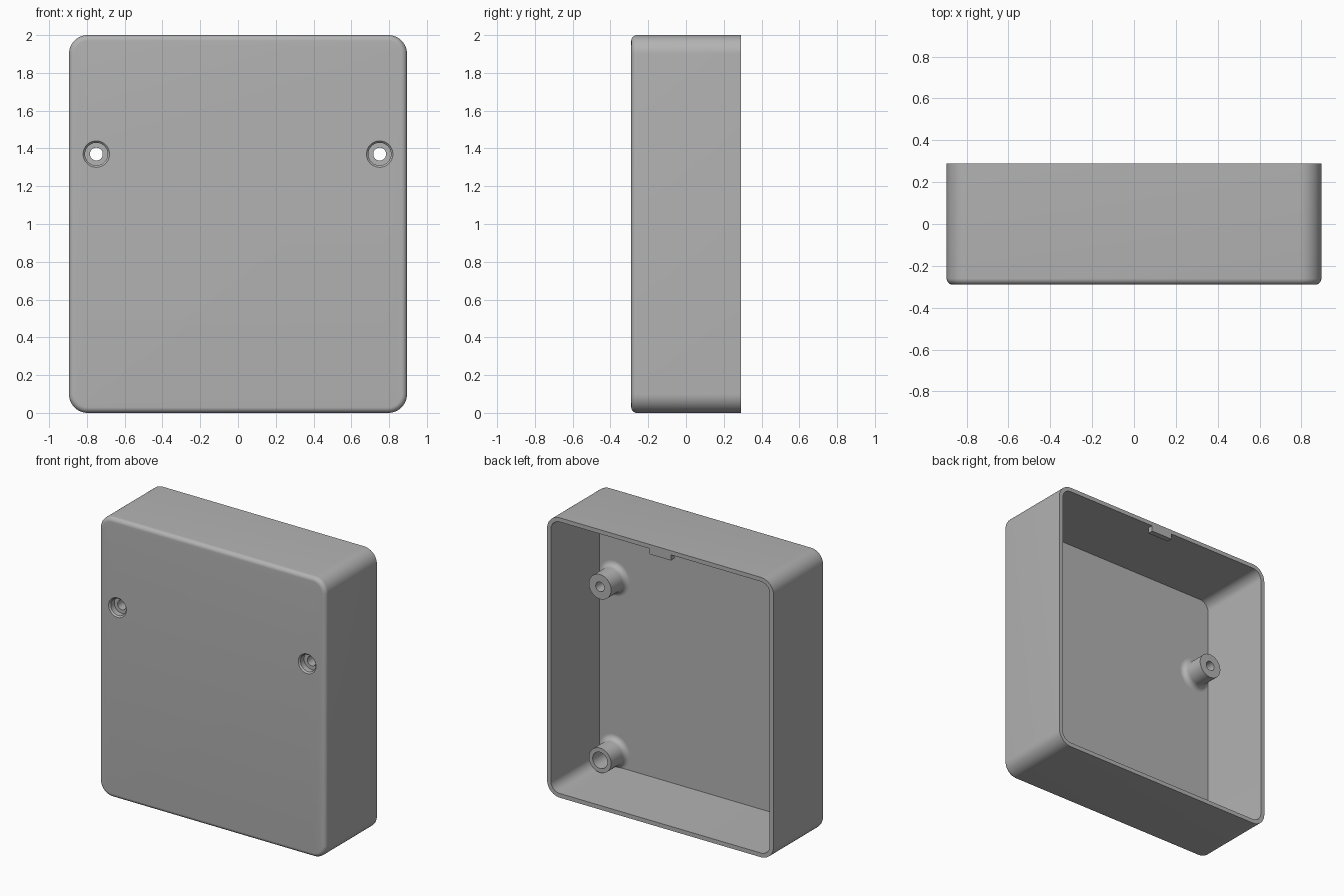
import bpy
import bmesh
from math import sin, cos, pi

cube = bpy.data.objects.get("Cube")
if cube:
    bpy.data.objects.remove(cube, do_unlink=True)

# Overall sizes
HALF_W, HEIGHT, HALF_D = 0.895, 2.0, 0.29
CORNER, EDGE, WALL = 0.10, 0.03, 0.03
FLOOR = -HALF_D + WALL
BOSS_X, SCREW_Z, PILOT_Z, BOSS_END = 0.75, 1.37, 0.13, -0.10
SEGMENTS = 48

grey = bpy.data.materials.new("matte_grey")
grey.use_nodes = True
GREY = (0.45, 0.45, 0.45, 1.0)
grey.diffuse_color = GREY
grey.node_tree.nodes["Principled BSDF"].inputs["Base Color"].default_value = GREY


def make_object(name, bm):
    mesh = bpy.data.meshes.new(name)
    bm.to_mesh(mesh)
    bm.free()
    mesh.materials.append(grey)
    obj = bpy.data.objects.new(name, mesh)
    bpy.context.collection.objects.link(obj)
    return obj


def activate(obj):
    bpy.ops.object.select_all(action='DESELECT')
    obj.select_set(True)
    bpy.context.view_layer.objects.active = obj


def smooth(obj):
    activate(obj)
    bpy.ops.object.shade_smooth_by_angle(angle=pi / 6)


def rounded_loop(bm, inset, y, steps=12):
    """Ring of vertices around a rounded rectangle in the XZ plane."""
    r = CORNER - inset
    cx, cz = HALF_W - CORNER, HEIGHT / 2 - CORNER
    ring = []
    for k, (sx, sz) in enumerate([(1, 1), (-1, 1), (-1, -1), (1, -1)]):
        for s in range(steps + 1):
            a = (k + s / steps) * pi / 2
            ring.append(bm.verts.new((sx * cx + r * cos(a), y,
                                      HEIGHT / 2 + sz * cz + r * sin(a))))
    return ring


def bridge(bm, a, b):
    n = len(a)
    for j in range(n):
        k = (j + 1) % n
        bm.faces.new((a[j], a[k], b[k], b[j]))


def lathe(name, profile, x, z):
    """Revolve (radius, y) points about an axis parallel to Y."""
    bm = bmesh.new()
    rings = []
    for r, y in profile:
        rings.append([bm.verts.new((x + r * cos(2 * pi * j / SEGMENTS), y,
                                    z + r * sin(2 * pi * j / SEGMENTS)))
                      for j in range(SEGMENTS)])
    for a, b in zip(rings, rings[1:]):
        bridge(bm, a, b)
    bmesh.ops.remove_doubles(bm, verts=bm.verts, dist=1e-5)
    return make_object(name, bm)


# Open-backed box with rounded corners and a rounded front edge
bm = bmesh.new()
sections = []
for i in range(9):
    t = i / 8 * pi / 2
    sections.append((EDGE * (1 - sin(t)), -HALF_D + EDGE * (1 - cos(t))))
sections += [(0, HALF_D), (WALL, HALF_D), (WALL, FLOOR)]
loops = [rounded_loop(bm, inset, y) for inset, y in sections]
for a, b in zip(loops, loops[1:]):
    bridge(bm, a, b)
bm.faces.new(loops[0])
bm.faces.new(loops[-1])
bmesh.ops.recalc_face_normals(bm, faces=bm.faces)
case = make_object("case_shell", bm)

# Screw openings through the front plate
for side in (-1, 1):
    cutter = lathe("screw_cutter", [(0, -0.4), (0.07, -0.4), (0.07, -0.2), (0, -0.2)],
                   side * BOSS_X, SCREW_Z)
    cutter.hide_render = True
    bm = bmesh.new()
    bm.from_mesh(cutter.data)
    bmesh.ops.recalc_face_normals(bm, faces=bm.faces)
    bm.to_mesh(cutter.data)
    bm.free()
    mod = case.modifiers.new("screw_opening", 'BOOLEAN')
    mod.operation = 'DIFFERENCE'
    mod.solver = 'EXACT'
    mod.object = cutter
    activate(case)
    bpy.ops.object.modifier_apply(modifier=mod.name)
    bpy.data.objects.remove(cutter, do_unlink=True)
smooth(case)

# Bosses: outer wall flares into the floor with a concave fillet
BOSS_R, FLARE = 0.088, 0.037
outside = [(BOSS_R, BOSS_END)]
for i in range(9):
    t = i / 8 * pi / 2
    outside.append((BOSS_R + FLARE * (1 - cos(t)), FLOOR + FLARE * (1 - sin(t))))
screw_bore = [(0.07, -HALF_D), (0.06, -0.28), (0.06, -0.24),
              (0.034, -0.24), (0.034, BOSS_END)]
blind_bore = [(0, -0.25), (0.058, -0.25), (0.058, BOSS_END)]
for side, label in ((-1, "right"), (1, "left")):
    smooth(lathe(label + "_screw_boss", screw_bore + outside, side * BOSS_X, SCREW_Z))
    smooth(lathe(label + "_blind_boss", blind_bore + outside, side * BOSS_X, PILOT_Z))

# Small catch under the top wall at the open rim
bm = bmesh.new()
bmesh.ops.create_cube(bm, size=1)
for v in bm.verts:
    v.co = (v.co.x * 0.17, HALF_D - 0.02 + v.co.y * 0.04,
            HEIGHT - WALL - 0.015 + v.co.z * 0.05)
make_object("top_catch", bm)
